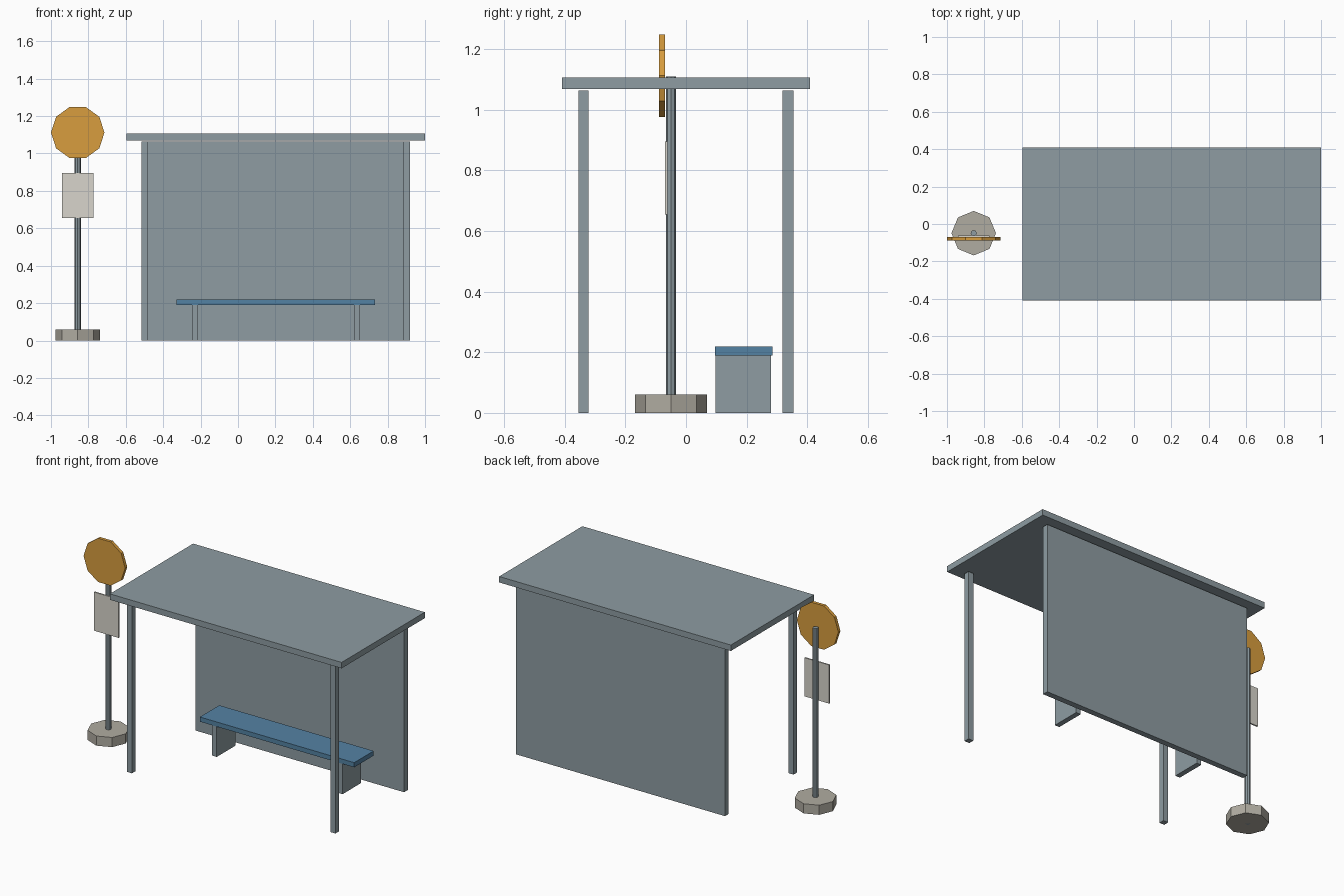
import bpy
import bmesh
from math import radians
from mathutils import Matrix, Vector

default = bpy.data.objects.get("Cube")
if default:
    bpy.data.objects.remove(default, do_unlink=True)


def material(name, rgb):
    """Flat material from 0-255 display values, stored as linear."""
    linear = [(c / 255 / 12.92) if c < 11 else ((c / 255 + 0.055) / 1.055) ** 2.4 for c in rgb]
    mat = bpy.data.materials.new(name)
    mat.use_nodes = True
    mat.diffuse_color = (*linear, 1)
    mat.node_tree.nodes["Principled BSDF"].inputs["Base Color"].default_value = (*linear, 1)
    return mat


steel = material("grey steel", (142, 156, 162))
amber = material("amber sign", (216, 157, 62))
cream = material("pale panel", (216, 213, 204))
blue = material("blue seat", (84, 130, 163))
concrete = material("concrete", (176, 172, 161))


def add_object(name, bm, mat):
    mesh = bpy.data.meshes.new(name)
    bm.to_mesh(mesh)
    bm.free()
    mesh.materials.append(mat)
    obj = bpy.data.objects.new(name, mesh)
    bpy.context.collection.objects.link(obj)
    return obj


def box(name, x, y, z, mat):
    """Box spanning the given (low, high) range on each axis."""
    low, high = Vector((x[0], y[0], z[0])), Vector((x[1], y[1], z[1]))
    bm = bmesh.new()
    bmesh.ops.create_cube(bm, size=1)
    bmesh.ops.scale(bm, vec=high - low, verts=bm.verts)
    bmesh.ops.translate(bm, vec=(low + high) / 2, verts=bm.verts)
    return add_object(name, bm, mat)


def prism(name, sides, radius, depth, centre, mat, facing_front=False):
    """Regular prism with a corner on the x axis, upright or facing the front."""
    turn = Matrix.Rotation(radians(90), 4, "Z")
    if facing_front:
        turn = Matrix.Rotation(radians(90), 4, "X") @ turn
    bm = bmesh.new()
    bmesh.ops.create_cone(bm, cap_ends=True, segments=sides, radius1=radius, radius2=radius,
                          depth=depth, matrix=Matrix.Translation(centre) @ turn)
    return add_object(name, bm, mat)


# Shelter: roof, back wall and two front posts
mid_x = 0.202
wall_top = 1.063
box("roof", (mid_x - 0.797, mid_x + 0.797), (-0.409, 0.409), (1.069, 1.106), steel)
box("back_wall", (mid_x - 0.718, mid_x + 0.718), (0.318, 0.354), (0, wall_top), steel)
for side, label in ((-1, "right"), (1, "left")):
    x = mid_x + side * 0.7
    box(f"front_post_{label}", (x - 0.017, x + 0.017), (-0.355, -0.321), (0, wall_top), steel)

# Bench: seat on two slab legs
box("bench_seat", (mid_x - 0.531, mid_x + 0.531), (0.095, 0.286), (0.19, 0.219), blue)
for side, label in ((-1, "right"), (1, "left")):
    x = mid_x + side * 0.433
    box(f"bench_leg_{label}", (x - 0.016, x + 0.016), (0.098, 0.281), (0, 0.19), steel)

# Stop sign: base, pole, disc and timetable panel
sign_x, sign_y = -0.857, -0.049
prism("sign_base", 8, 0.119, 0.06, (sign_x, sign_y, 0.03), concrete)
prism("sign_pole", 8, 0.0165, 1.11, (sign_x, sign_y, 0.555), steel)
prism("sign_disc", 10, 0.143, 0.02, (sign_x, -0.079, 1.112), amber, facing_front=True)
box("timetable_panel", (sign_x - 0.085, sign_x + 0.085), (-0.07, -0.061), (0.655, 0.895), cream)
